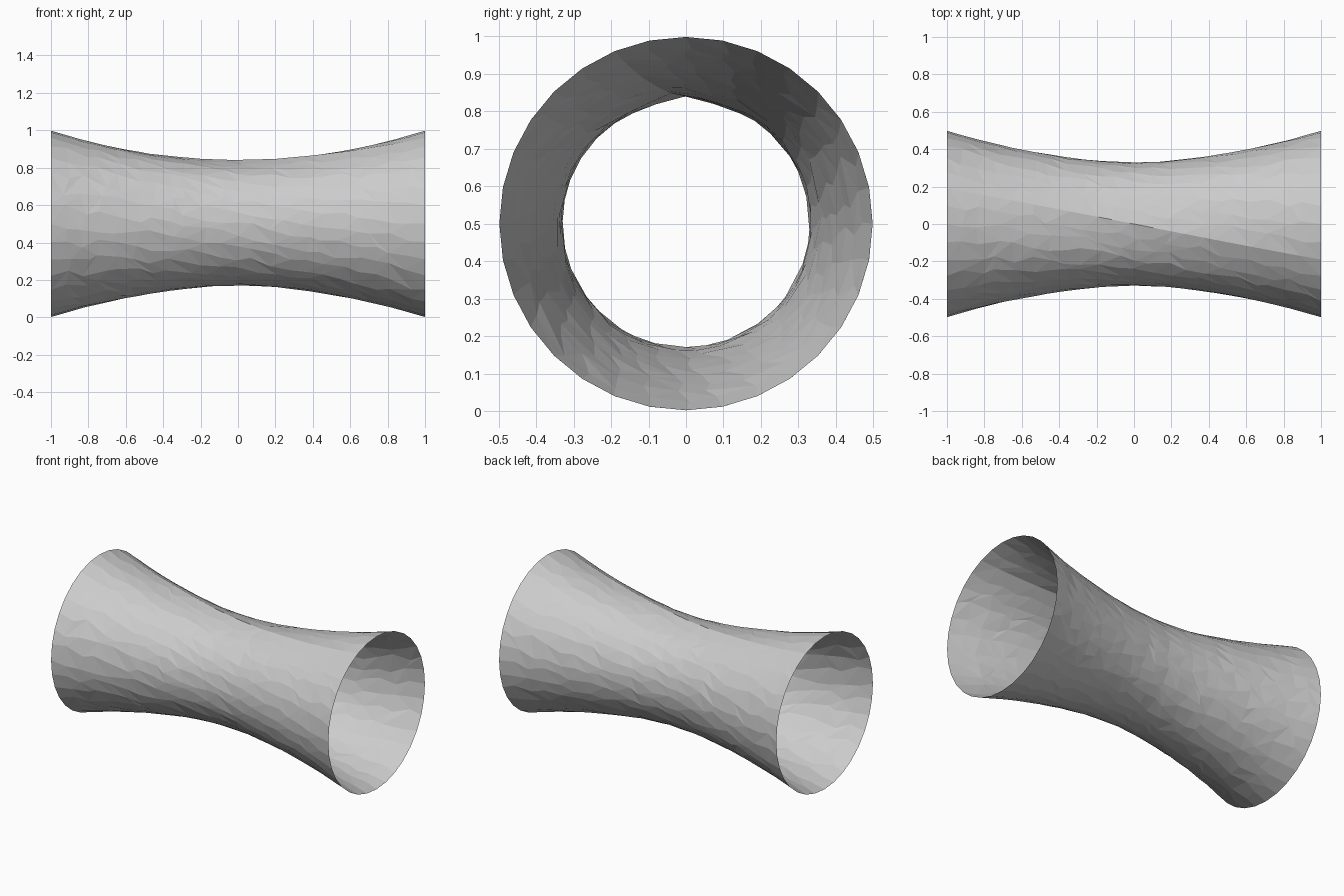
import bpy, bmesh, math, random

if "Cube" in bpy.data.objects:
    bpy.data.objects.remove(bpy.data.objects["Cube"])

random.seed(4)
SIDES, RINGS = 32, 22
PROFILE = [(0, 0.329), (0.2, 0.338), (0.4, 0.363), (0.6, 0.398), (0.8, 0.442), (1.0, 0.498)]


def radius(x):
    """Waisted profile, symmetric about x = 0."""
    x = abs(x)
    for (a, ra), (b, rb) in zip(PROFILE, PROFILE[1:]):
        if x <= b + 1e-6:
            return ra + (rb - ra) * (x - a) / (b - a)
    return PROFILE[-1][1]


def point(x, angle):
    """Point on the tube; angle is measured from the slanted seam on top."""
    r = radius(x)
    seam = math.asin(-0.19 * x / r)
    d = abs((angle + math.pi) % math.tau - math.pi)
    fade = 1 - x * x
    # slight raised crease at the seam with shallow flats beside it
    crease = 0.034 * max(0, 1 - d / 0.3) - 0.016 * max(0, 1 - abs(d - 0.3) / 0.3)
    if d < 0.3:
        crease = 0.034 - 0.050 * d / 0.3
    r *= 1 + fade * crease
    a = angle + seam
    return (x, r * math.sin(a), 0.5 + r * math.cos(a))


# Waisted open tube with irregular triangles
bm = bmesh.new()
grid = []
for i in range(RINGS + 1):
    end = i in (0, RINGS)
    row = []
    for j in range(SIDES):
        x = -1 + 2 * i / RINGS
        a = math.tau * j / SIDES
        if not end:
            x += random.uniform(-0.3, 0.3) * 2 / RINGS
            if j:
                a += random.uniform(-0.3, 0.3) * math.tau / SIDES
        row.append(bm.verts.new(point(x, a)))
    grid.append(row)

for i in range(RINGS):
    for j in range(SIDES):
        k = (j + 1) % SIDES
        a, b, c, d = grid[i][j], grid[i + 1][j], grid[i + 1][k], grid[i][k]
        if random.random() < 0.5:
            tris = ((a, b, c), (a, c, d))
        else:
            tris = ((a, b, d), (b, c, d))
        for t in tris:
            bm.faces.new(t)

bmesh.ops.recalc_face_normals(bm, faces=bm.faces[:])
f = bm.faces[0]
c = f.calc_center_median()
if f.normal.y * c.y + f.normal.z * (c.z - 0.5) < 0:
    bmesh.ops.reverse_faces(bm, faces=bm.faces[:])

mesh = bpy.data.meshes.new("waisted_tube")
bm.to_mesh(mesh)
bm.free()
bpy.context.collection.objects.link(bpy.data.objects.new("waisted_tube", mesh))
